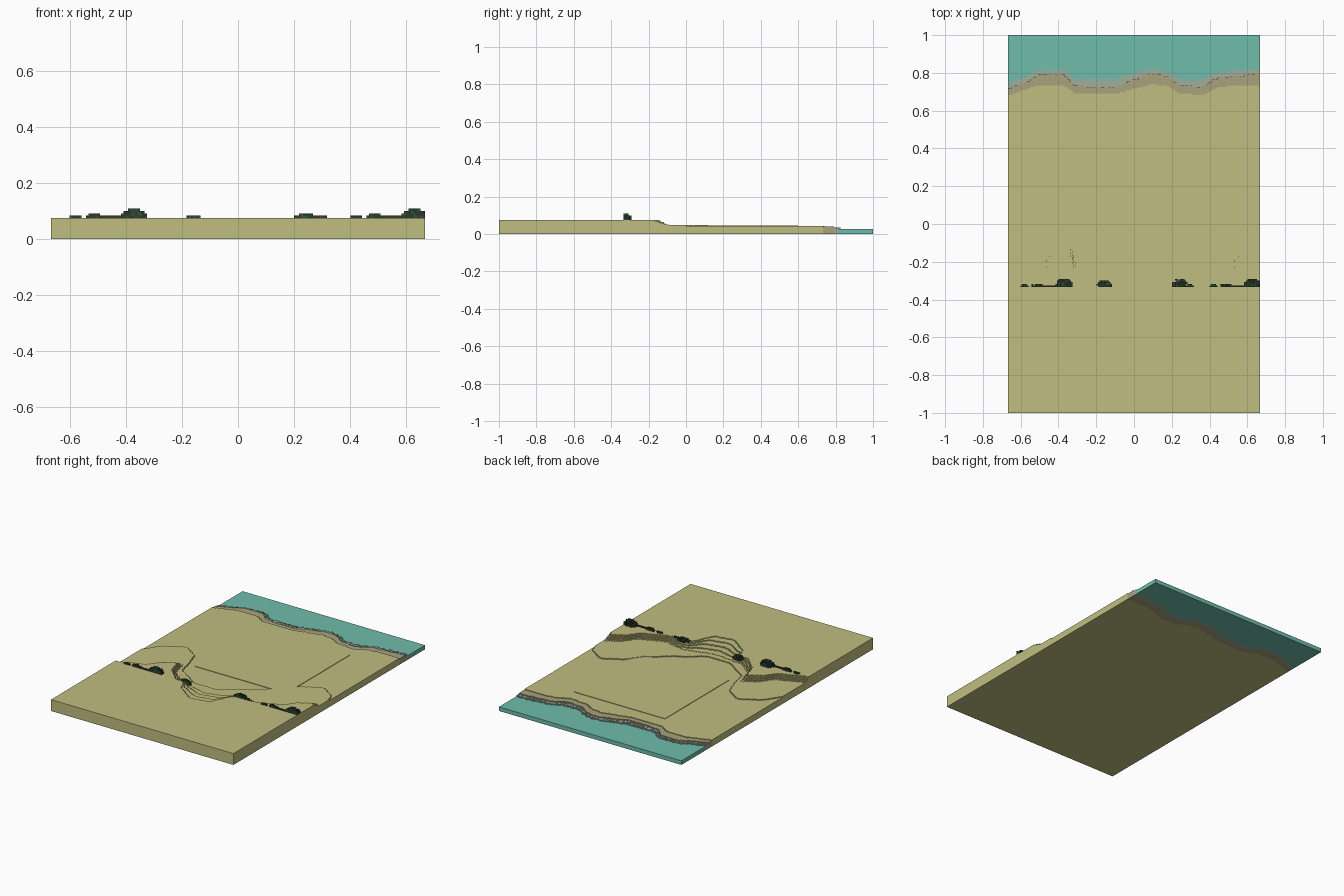
import bpy, bmesh, math, random
from mathutils import Vector

if "Cube" in bpy.data.objects:
    bpy.data.objects.remove(bpy.data.objects["Cube"])
random.seed(4)

C = 1 / 120                 # cell size
NX, NY = 160, 240           # cells across and along
X0, Y0 = -NX * C / 2, -1.0


def material(name, col):
    m = bpy.data.materials.new(name)
    m.diffuse_color = (*col, 1)
    m.use_nodes = True
    m.node_tree.nodes["Principled BSDF"].inputs["Base Color"].default_value = m.diffuse_color
    return m


LAND, SAND, FOAM, WATER = range(4)
ground_mats = [material("dry_grass", (0.53, 0.515, 0.215)),
               material("wet_sand", (0.39, 0.36, 0.20)),
               material("foam_grey", (0.35, 0.42, 0.34)),
               material("sea_teal", (0.162, 0.508, 0.407))]
plant_mats = [material("dark_leaf", (0.018, 0.042, 0.024)),
              material("mid_leaf", (0.033, 0.085, 0.042)),
              material("twig_brown", (0.045, 0.035, 0.022))]


def curve(pts, x, period=None):
    """Smoothed interpolation through (x, y) points."""
    if period:
        while x < pts[0][0]:
            x += period
        while x >= pts[0][0] + period:
            x -= period
        pts = pts + [(pts[0][0] + period, pts[0][1])]
    for (xa, ya), (xb, yb) in zip(pts, pts[1:]):
        if x <= xb:
            t = max(0, (x - xa) / (xb - xa))
            t = t * t * (3 - 2 * t) * 0.5 + t * 0.5
            return ya + (yb - ya) * t
    return pts[-1][1]


# terrace contours, repeating every unit in x
UPPER = [(-.667, -.33), (-.5, -.27), (-.42, -.18), (-.35, -.14), (-.31, -.25), (-.22, -.33),
         (-.16, -.34), (-.12, -.42), (0, -.5), (.12, -.48), (.2, -.34), (.26, -.31)]
MID = [(-.667, -.29), (-.5, -.23), (-.42, -.13), (-.34, -.09), (-.3, -.22), (-.2, -.29),
       (0, -.31), (.2, -.26), (.28, -.27)]
LOWER = [(-.667, -.05), (-.58, .06), (-.46, .12), (-.36, .06), (-.33, -.02), (-.29, -.17),
         (-.12, -.27), (.02, -.27), (.17, -.17)]
# sand and water lines
SHORE = [(-.667, .745), (-.6, .77), (-.5, .81), (-.38, .815), (-.3, .765), (-.1, .765), (0, .80),
         (.1, .82), (.17, .81), (.25, .765), (.35, .762), (.45, .80), (.55, .815), (.667, .82)]
FOAMLINE = [(-.667, .715), (-.6, .74), (-.5, .79), (-.38, .795), (-.3, .73), (-.1, .725),
            (0, .765), (.1, .795), (.17, .785), (.25, .735), (.35, .725), (.45, .775), (.667, .795)]
SANDLINE = [(-.667, .68), (-.6, .705), (-.5, .735), (-.38, .735), (-.3, .69), (-.1, .69), (0, .715),
            (.1, .74), (.17, .73), (.25, .69), (.37, .685), (.45, .725), (.55, .735), (.667, .735)]
STEPS = [0.070, 0.064, 0.057, 0.051]


def terrain(i):
    """Heights and colours of one strip of cells."""
    x = X0 + (i + .5) * C
    up, mid = curve(UPPER, x, 1), curve(MID, x, 1)
    low = max(curve(LOWER, x, 1), mid + .01)
    shore = curve(SHORE, x) + random.uniform(-.006, .006)
    foam, sand = curve(FOAMLINE, x), curve(SANDLINE, x)
    out = []
    for j in range(NY):
        y = Y0 + (j + .5) * C
        if y > shore:
            c = (0.027, WATER)
        elif y > foam:
            c = (random.choice([.031, .034, .034]), FOAM)
        elif y > sand:
            c = (0.039, SAND)
        elif y > low:
            flat = -.2667 < x < .4 and -.0667 < y < .6
            c = (0.0465 if flat else 0.043, LAND)
        elif y > mid:
            c = (0.049, LAND)
        elif y > up:
            k = min(3, int(4 * (y - up) / (mid - up)))
            c = (STEPS[k], LAND)
        else:
            c = (0.075, LAND)
        out.append(c)
    return out


def finish(bm, name, mats):
    bmesh.ops.remove_doubles(bm, verts=bm.verts, dist=1e-5)
    me = bpy.data.meshes.new(name)
    bm.to_mesh(me)
    bm.free()
    for m in mats:
        me.materials.append(m)
    ob = bpy.data.objects.new(name, me)
    bpy.context.collection.objects.link(ob)
    return ob


def quad(bm, pts, mat):
    f = bm.faces.new([bm.verts.new(p) for p in pts])
    f.material_index = mat


# terrain tile: cell tops, terrace walls, outer walls and underside
grid = [terrain(i) for i in range(NX)]
bm = bmesh.new()
for i in range(NX):
    xa, xb = X0 + i * C, X0 + (i + 1) * C
    for j in range(NY):
        ya, yb = Y0 + j * C, Y0 + (j + 1) * C
        h, m = grid[i][j]
        quad(bm, [(xa, ya, h), (xb, ya, h), (xb, yb, h), (xa, yb, h)], m)
        for di, dj, p, q in ((-1, 0, (xa, yb), (xa, ya)), (1, 0, (xb, ya), (xb, yb)),
                             (0, -1, (xa, ya), (xb, ya)), (0, 1, (xb, yb), (xa, yb))):
            a, b = i + di, j + dj
            n = grid[a][b][0] if 0 <= a < NX and 0 <= b < NY else 0
            if n < h:
                quad(bm, [(*p, n), (*q, n), (*q, h), (*p, h)], m)
    # underside in runs of one colour
    start = 0
    for j in range(1, NY + 1):
        if j == NY or grid[i][j][1] != grid[i][start][1]:
            ya, yb = Y0 + start * C, Y0 + j * C
            quad(bm, [(xa, ya, 0), (xa, yb, 0), (xb, yb, 0), (xb, ya, 0)], grid[i][start][1])
            start = j
finish(bm, "shore_terrain", ground_mats)


def voxels(name, cells):
    """Mesh from a dict {(i, j, k): material}, outer faces only."""
    bm = bmesh.new()
    for (i, j, k), m in cells.items():
        o = Vector((X0 + i * C, Y0 + j * C, 0.075 + k * C))
        for ax in range(3):
            for s in (0, 1):
                n = [i, j, k]
                n[ax] += 2 * s - 1
                if tuple(n) in cells:
                    continue
                u, v = (ax + 1) % 3, (ax + 2) % 3
                pts = []
                for a, b in ((0, 0), (1, 0), (1, 1), (0, 1)):
                    p = o.copy()
                    p[ax] += s * C
                    p[u] += a * C
                    p[v] += b * C
                    pts.append(p)
                quad(bm, pts if s else pts[::-1], m)
    return finish(bm, name, plant_mats)


def bush(name, xa, xb, top, depth, base=0):
    """Half dome of leaf blocks with a flat front."""
    cells = {}
    jf = 80
    ia, ib = round((xa - X0) / C), round((xb - X0) / C)
    mid, half = (ia + ib) / 2, max(1, (ib - ia) / 2)
    for i in range(ia, min(ib, NX)):
        for j in range(depth):
            r = ((i + .5 - mid) / half) ** 2 + (j / depth) ** 2
            h = round(top * math.sqrt(max(0, 1.05 - r)))
            if j and random.random() < .25:
                h -= 1
            for k in range(h):
                leaf = 1 if random.random() < .35 else 0
                cells[(i, jf + j, base + k)] = 2 if k == 0 and random.random() < .4 else leaf
    if cells:
        voxels(name, cells)


# shrubs along the terrace edge, the row repeats one unit to the right
for n, dx in enumerate((0, 1)):
    bush(f"large_bush_{n}", -.415 + dx, -.325 + dx, 4, 5)
    bush(f"medium_bush_{n}", -.54 + dx, -.48 + dx, 2, 2)
    bush(f"small_bush_{n}", -.6 + dx, -.555 + dx, 1, 2)
    strip = {(round((-.54 + dx - X0) / C) + a, 80, 0): 2 for a in range(16)}
    voxels(f"twig_strip_{n}", strip)
bush("middle_bush", .2, .285, 2, 5)
bush("middle_bush_end", .27, .315, 1, 2)
bush("hollow_bush", -.2, -.12, 3, 4, -2)
